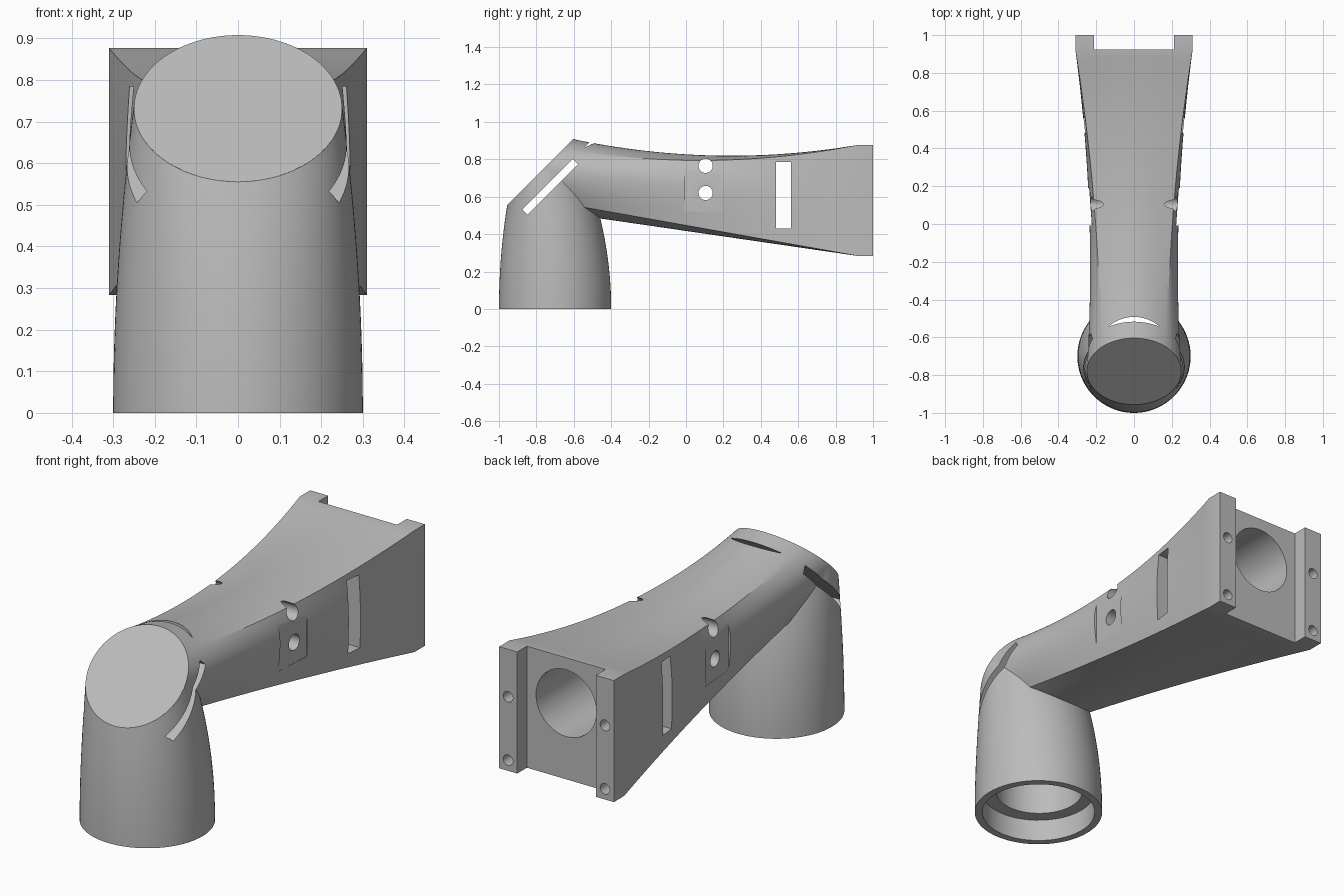
import bpy, bmesh, math
from mathutils import Matrix, Vector

cube = bpy.data.objects.get("Cube")
if cube:
    bpy.data.objects.remove(cube, do_unlink=True)

SIDES = 96
ANGLES = [2 * math.pi * i / SIDES for i in range(SIDES)]

grey = bpy.data.materials.new("plain grey")
grey.use_nodes = True
grey.diffuse_color = (0.5, 0.5, 0.5, 1)
grey.node_tree.nodes["Principled BSDF"].inputs["Base Color"].default_value = (0.5, 0.5, 0.5, 1)


def new_object(name, bm):
    bmesh.ops.recalc_face_normals(bm, faces=bm.faces)
    mesh = bpy.data.meshes.new(name)
    bm.to_mesh(mesh)
    bm.free()
    mesh.materials.append(grey)
    obj = bpy.data.objects.new(name, mesh)
    bpy.context.collection.objects.link(obj)
    return obj


def loft(name, rings):
    """Closed solid through a list of rings with equal point counts."""
    bm = bmesh.new()
    rows = [[bm.verts.new(p) for p in ring] for ring in rings]
    n = len(rows[0])
    for a, b in zip(rows, rows[1:]):
        for i in range(n):
            j = (i + 1) % n
            bm.faces.new((a[i], a[j], b[j], b[i]))
    bm.faces.new(rows[0])
    bm.faces.new(rows[-1])
    return new_object(name, bm)


def box(name, center, size, axis="X", angle=0):
    bm = bmesh.new()
    bmesh.ops.create_cube(bm, size=1, matrix=Matrix.Translation(center)
                          @ Matrix.Rotation(angle, 4, axis)
                          @ Matrix.Diagonal((*size, 1)))
    return new_object(name, bm)


def rod(name, center, radius, length, axis):
    bm = bmesh.new()
    turn = Vector((0, 0, 1)).rotation_difference(Vector(axis)).to_matrix().to_4x4()
    bmesh.ops.create_cone(bm, cap_ends=True, segments=48, radius1=radius, radius2=radius,
                          depth=length, matrix=Matrix.Translation(center) @ turn)
    return new_object(name, bm)


def combine(obj, other, operation):
    mod = obj.modifiers.new(operation.lower(), "BOOLEAN")
    mod.operation, mod.solver, mod.object = operation, "EXACT", other
    bpy.context.view_layer.objects.active = obj
    bpy.ops.object.modifier_apply(modifier=mod.name)
    bpy.data.objects.remove(other, do_unlink=True)


def miter(a):
    """Point of the slanted disc shared by both arms."""
    return Vector((0.25 * math.cos(a), -0.78 + 0.176 * math.sin(a), 0.732 + 0.176 * math.sin(a)))


# Long arm: slanted disc blending into a rectangular end
def arm_point(a, s):
    c, d = math.cos(a), math.sin(a)
    k = max(abs(c), abs(d))
    end = Vector((0.31 * c / k, 0.92, 0.58 + 0.297 * d / k))
    p = miter(a).lerp(end, s)
    sag = s * (1 - s)
    p.x -= 0.17 * c * sag
    p.z -= 0.29 * max(0, d / k) * sag
    return p


arm_rings = [[arm_point(a, i / 32) for a in ANGLES] for i in range(33)]
arm_rings.append([Vector((p.x, 1.0, p.z)) for p in arm_rings[-1]])
body = loft("elbow_body", arm_rings)


# Upright leg: round foot blending into the same disc
def leg_point(a, t):
    foot = Vector((0.3 * math.cos(a), -0.7 + 0.3 * math.sin(a), 0))
    top = miter(a)
    p = foot.lerp(top, t * t)
    p.z = top.z * t
    return p


leg = loft("leg", [[leg_point(a, 0.999 * i / 24) for a in ANGLES] for i in range(25)])
combine(body, leg, "UNION")

# Bores ending on the slanted seat plane
SEAT = 1.408
upright, level = [], []
for a in ANGLES:
    c, d = math.cos(a), math.sin(a)
    upright.append((0.203 * c, -0.695 + 0.203 * d))
    level.append((0.163 * c, 0.655 + 0.163 * d))
combine(body, loft("upright_bore", [[(x, y, -0.1) for x, y in upright],
                                    [(x, y, y + SEAT) for x, y in upright]]), "DIFFERENCE")
combine(body, loft("level_bore", [[(x, 1.1, z) for x, z in level],
                                  [(x, z - SEAT, z) for x, z in level]]), "DIFFERENCE")
combine(body, rod("foot_socket", (0, -0.7, 0), 0.265, 0.22, (0, 0, 1)), "DIFFERENCE")

# Slanted slot, filter slot and channel between the end posts
cutters = [
    box("slanted_slot", (0, -0.727, 0.653), (1, 0.38, 0.04), "X", math.pi / 4),
    box("filter_slot", (0, 0.521, 0.607), (1, 0.08, 0.355)),
    box("end_channel", (0, 1.025, 0.58), (0.425, 0.2, 1)),
]

# Side holes through the arm
for z in (0.765, 0.62):
    cutters.append(rod("side_hole", (0, 0.105, z), 0.038, 1, (1, 0, 0)))

# Mirrored side flats and post screw holes
for side in (-1, 1):
    cutters.append(box("side_flat", (side * 0.329, 0.085, 0.66), (0.2, 0.2, 0.28), "Z", -side * 0.065))
    for z in (0.645, 0.335):
        cutters.append(rod("screw_hole", (side * 0.262, 1, z), 0.026, 0.3, (0, 1, 0)))

for cutter in cutters:
    combine(body, cutter, "DIFFERENCE")

# Smooth shading with sharp edges kept
bpy.ops.object.select_all(action="DESELECT")
body.select_set(True)
bpy.context.view_layer.objects.active = body
bpy.ops.object.shade_smooth_by_angle(angle=math.radians(25))
